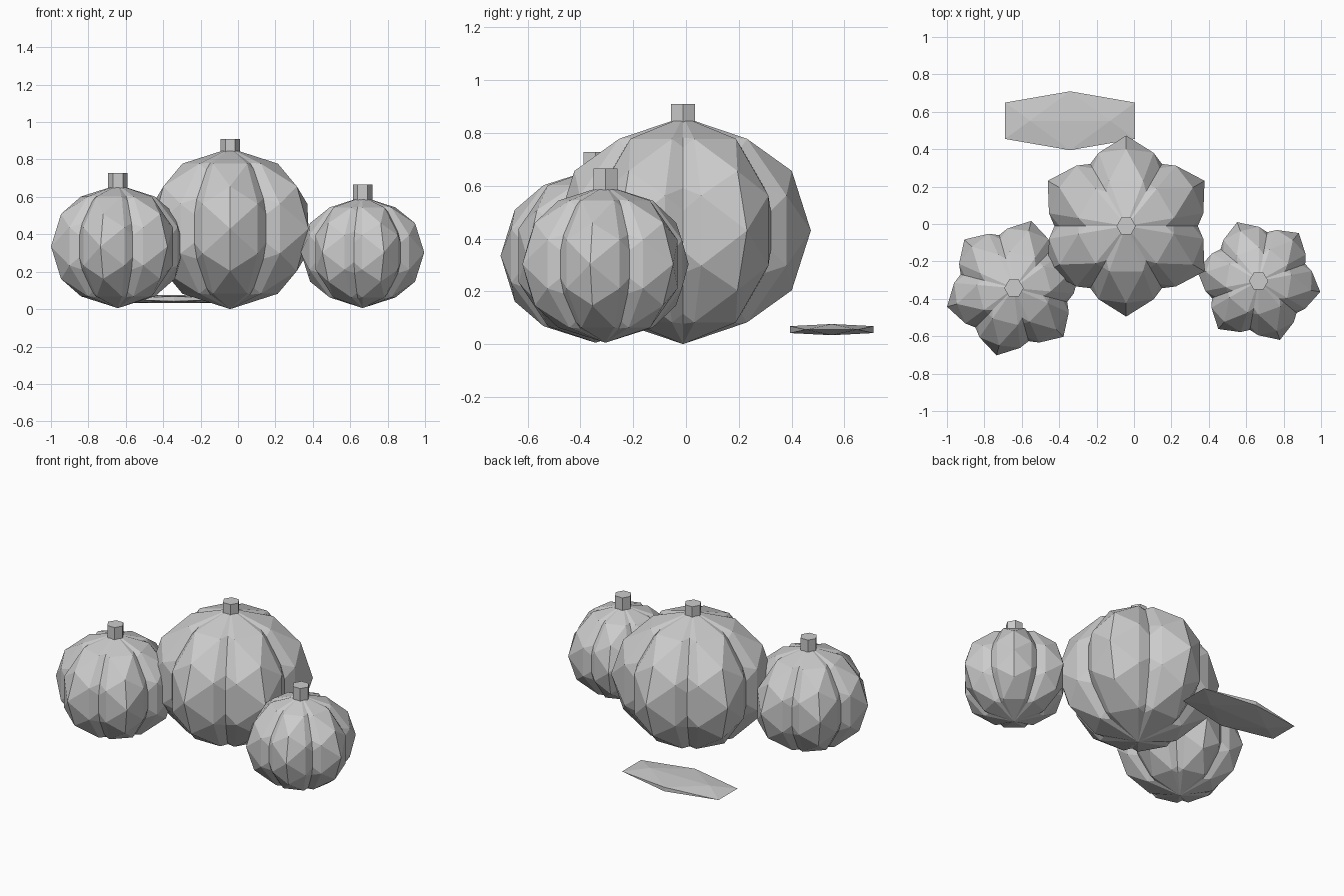
import bpy, bmesh
from math import radians
from itertools import product
from mathutils import Matrix, Vector

if "Cube" in bpy.data.objects:
    bpy.data.objects.remove(bpy.data.objects["Cube"])

grey = bpy.data.materials.new("stone_grey")
grey.diffuse_color = (0.6, 0.6, 0.6, 1)
grey.use_nodes = True
grey.node_tree.nodes["Principled BSDF"].inputs["Base Color"].default_value = grey.diffuse_color


def finish(name, bm, loc, angle=0.0):
    """Turn a bmesh into a flat shaded, placed object."""
    bmesh.ops.recalc_face_normals(bm, faces=bm.faces)
    mesh = bpy.data.meshes.new(name)
    bm.to_mesh(mesh)
    bm.free()
    mesh.materials.append(grey)
    obj = bpy.data.objects.new(name, mesh)
    obj.location = loc
    obj.rotation_euler.z = radians(angle)
    bpy.context.collection.objects.link(obj)
    return obj


def signed_cycles(seed):
    """All sign changes and cyclic rotations of one point."""
    pts = set()
    for signs in product((1, -1), repeat=3):
        x, y, z = (s * c for s, c in zip(signs, seed))
        pts |= {(x, y, z), (y, z, x), (z, x, y)}
    return pts


def faceted_ball(size, detailed):
    """Icosahedron (20 faces) or once-split icosahedron (80 faces), stretched."""
    pts = signed_cycles((0.8507, 0.5257, 0))
    if detailed:
        pts |= signed_cycles((0.5, 0.809, 0.309)) | signed_cycles((1, 0, 0))
    bm = bmesh.new()
    for p in sorted(pts):
        bm.verts.new(p)
    bmesh.ops.convex_hull(bm, input=bm.verts[:])
    bmesh.ops.triangulate(bm, faces=bm.faces[:])
    bmesh.ops.scale(bm, vec=Vector(size), verts=bm.verts)
    return bm


def pumpkin(name, x, y, z, scale, turn, stem_top):
    # three narrow crossing ellipsoids make six ribs
    for i in range(3):
        size = (0.294 * scale, 0.484 * scale, 0.43 * scale)
        finish(f"{name}_rib_pair_{i + 1}", faceted_ball(size, True),
               (x, y, z), turn + 60 * i)
    # six sided stem
    bm = bmesh.new()
    depth = 0.14
    bmesh.ops.create_cone(bm, cap_ends=True, segments=6, radius1=0.052,
                          radius2=0.052, depth=depth,
                          matrix=Matrix.Rotation(radians(30), 4, 'Z'))
    # put two corners on the x axis
    if max(v.co.x for v in bm.verts) < 0.05:
        bmesh.ops.rotate(bm, verts=bm.verts,
                         matrix=Matrix.Rotation(radians(30), 3, 'Z'))
    finish(f"{name}_stem", bm, (x, y, stem_top - depth / 2))


pumpkin("large_pumpkin", -0.042, -0.011, 0.43, 1.0, 0, 0.91)
pumpkin("left_pumpkin", -0.642, -0.343, 0.335, 0.767, -14.5, 0.727)
pumpkin("right_pumpkin", 0.666, -0.305, 0.303, 0.692, 20, 0.666)

# flat faceted leaf on the ground behind
finish("leaf", faceted_ball((0.408, 0.185, 0.025), False), (-0.342, 0.552, 0.055))
